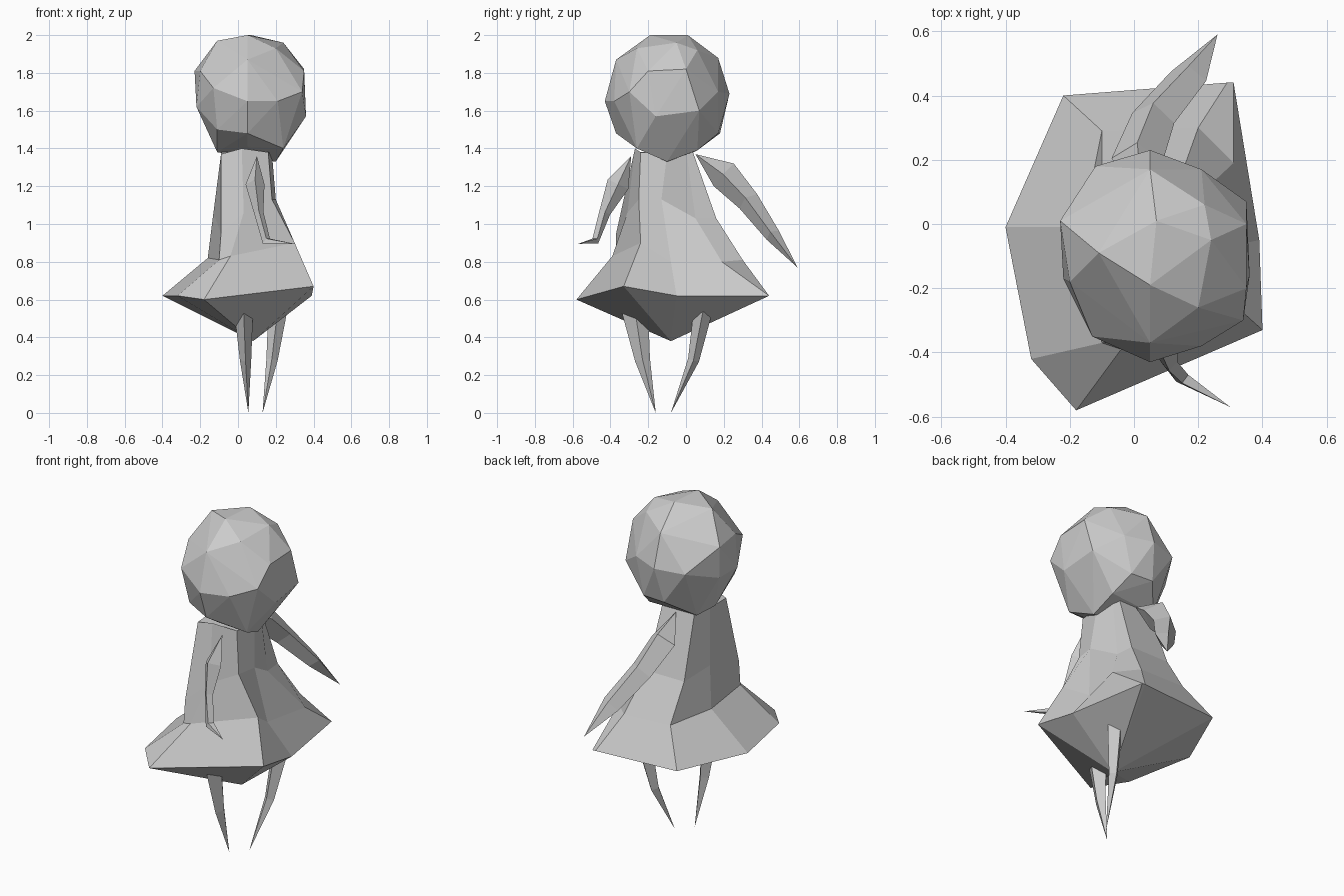
import bpy
import bmesh
from mathutils import Vector

default_cube = bpy.data.objects.get("Cube")
if default_cube:
    bpy.data.objects.remove(default_cube, do_unlink=True)

# One plain grey for the whole figure
grey = bpy.data.materials.new("plain_grey")
grey.use_nodes = True
colour = (0.6, 0.6, 0.6, 1)
grey.diffuse_color = colour
grey.node_tree.nodes["Principled BSDF"].inputs["Base Color"].default_value = colour


def cm(point):
    """Turn a point in hundredths of a unit into a vector."""
    return Vector(point) / 100


def finish(bm, name):
    """Turn a bmesh into a flat shaded object."""
    bmesh.ops.recalc_face_normals(bm, faces=bm.faces[:])
    mesh = bpy.data.meshes.new(name)
    bm.to_mesh(mesh)
    bm.free()
    mesh.materials.append(grey)
    obj = bpy.data.objects.new(name, mesh)
    bpy.context.scene.collection.objects.link(obj)
    return obj


def faceted_hull(name, points):
    """Convex faceted solid around a handful of corners."""
    bm = bmesh.new()
    corners = [bm.verts.new(cm(point)) for point in points]
    result = bmesh.ops.convex_hull(bm, input=corners)
    unused = [item for item in result["geom_interior"]
              if isinstance(item, bmesh.types.BMVert)]
    bmesh.ops.delete(bm, geom=unused, context="VERTS")
    return finish(bm, name)


def loft(name, rings, start=None, end=None):
    """Skin matching rings, closing each end flat or to a point."""
    bm = bmesh.new()
    loops = [[bm.verts.new(co) for co in ring] for ring in rings]
    count = len(loops[0])
    for lower, upper in zip(loops, loops[1:]):
        for i in range(count):
            j = (i + 1) % count
            bm.faces.new((lower[i], lower[j], upper[j], upper[i]))
    for loop, apex in ((loops[0], start), (loops[-1], end)):
        if apex is None:
            bm.faces.new(loop)
            continue
        tip = bm.verts.new(apex)
        for i in range(count):
            bm.faces.new((loop[i], loop[(i + 1) % count], tip))
    return finish(bm, name)


def limb(name, root, stations, tip):
    """Four sided tapering limb; a station is centre, width, depth."""
    path = [cm(root)] + [cm(s[0]) for s in stations] + [cm(tip)]
    rings = []
    for i, (_, width, depth) in enumerate(stations, start=1):
        along = (path[i + 1] - path[i - 1]).normalized()
        side = Vector((1, 0, 0))
        side = (side - along * side.dot(along)).normalized()
        out = along.cross(side)
        side, out = side * width / 100, out * depth / 100
        rings.append([path[i] + side, path[i] + out,
                      path[i] - side, path[i] - out])
    return loft(name, rings, path[0], path[-1])


# Head: a faceted ball, listed from crown to chin
crown = [(5, -19, 200), (7, 1, 200), (-11, -9, 197), (24, -5, 196),
         (20, -26, 193), (22, 6, 192)]
brow = [(5, -37, 187), (5, 17, 188), (35, -20, 181), (35, 0, 182),
        (-23, 1, 181), (-20, -18, 181)]
cheeks = [(5, -43, 165), (-13, -35, 172), (21, -38, 165), (34, -30, 170),
          (36, -16, 157), (35, 7, 160), (21, 17, 170), (5, 23, 169),
          (-12, 18, 168), (-22, -17, 162), (-22, 0, 162)]
jaw = [(5, -37, 148), (-11, -30, 150), (24, -26, 140), (16, 17, 148),
       (2, 18, 148), (-10, 4, 138), (-11, -12, 138), (5, -26, 141),
       (20, -10, 133), (20, 6, 139)]
faceted_hull("head", crown + brow + cheeks + jaw)

# Dress: uneven eight sided skirt rim, waist, chest and collar
rim = [(-40, -1, 62), (-32, -42, 62), (-18, -58, 60), (40, -33, 67),
       (39, -5, 62), (31, 44, 62), (29, 44, 62), (-22, 40, 62)]
waist = [(-16, -1, 82), (-10, -37, 81), (-4, -39, 83), (30, -24, 90),
         (25, -8, 80), (31, 19, 80), (20, 30, 81), (-10, 29, 82)]
chest = [(-13, -4, 106), (-9, -37, 95), (3, -31, 106), (18, -25, 113),
         (20, -13, 113), (16, 5, 103), (15, 16, 103), (-10, 16, 103)]
collar = [(-9, -10, 137), (-9, -25, 137), (2, -27, 140), (16, -24, 138),
          (18, -10, 137), (15, 0, 139), (13, 3, 140), (-8, 3, 140)]
loft("dress", [[cm(p) for p in ring] for ring in (rim, waist, chest, collar)],
     start=cm((8, -8, 38)))

# Arms: one hanging with a bent hand, one sweeping away
limb("right_arm", (10, -29, 136),
     [((9, -36, 121), 5, 6), ((11, -43, 106), 2.5, 3),
      ((15, -48, 91), 2.5, 2)], (30, -57, 89.5))
limb("left_arm", (3, 5, 137),
     [((1, 20, 126), 8, 8), ((6, 33, 112), 7, 6),
      ((17, 46, 94), 6, 4)], (26, 59, 77))

# Legs: thin spikes that bend a little at the knee
limb("right_leg", (2, -28, 66),
     [((3, -27, 54), 5, 7), ((4, -23, 28), 3, 4)], (5.5, -16, 0))
limb("left_leg", (22, 9, 63),
     [((21, 9, 54), 5, 5), ((18, 4, 28), 3, 3)], (13, -8, 0))
